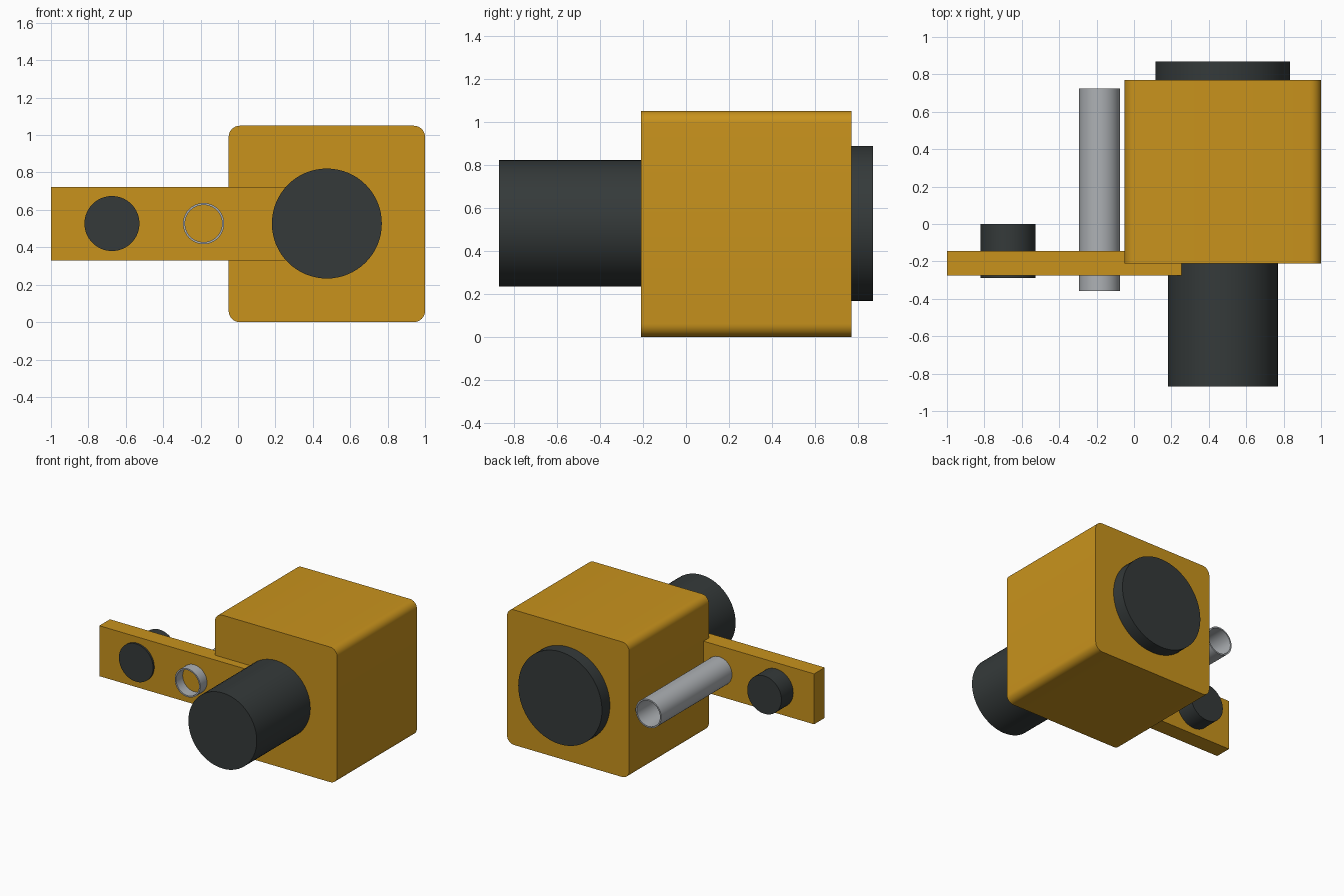
import bpy, bmesh
from math import radians, pi, cos, sin

if "Cube" in bpy.data.objects:
    bpy.data.objects.remove(bpy.data.objects["Cube"])


def material(name, rgb):
    m = bpy.data.materials.new(name)
    m.diffuse_color = (*rgb, 1)
    m.use_nodes = True
    m.node_tree.nodes["Principled BSDF"].inputs["Base Color"].default_value = m.diffuse_color
    return m


yellow = material("yellow_paint", (0.58, 0.29, 0.012))
black = material("dark_plastic", (0.035, 0.042, 0.042))
metal = material("light_metal", (0.42, 0.44, 0.46))
SIDES = 64
MID_Z = 0.527


def finish(name, bm, mat):
    bmesh.ops.recalc_face_normals(bm, faces=bm.faces)
    mesh = bpy.data.meshes.new(name)
    bm.to_mesh(mesh)
    bm.free()
    obj = bpy.data.objects.new(name, mesh)
    bpy.context.collection.objects.link(obj)
    mesh.materials.append(mat)
    bpy.ops.object.select_all(action='DESELECT')
    obj.select_set(True)
    bpy.context.view_layer.objects.active = obj
    bpy.ops.object.shade_smooth_by_angle(angle=radians(30))
    return obj


def box(name, x, y, z, mat, radius=0):
    # box from (min, max) ranges; radius rounds the edges running along y
    bm = bmesh.new()
    bmesh.ops.create_cube(bm, size=1)
    for v in bm.verts:
        v.co = [r[0] if c < 0 else r[1] for c, r in zip(v.co, (x, y, z))]
    if radius:
        edges = [e for e in bm.edges
                 if abs(e.verts[0].co.y - e.verts[1].co.y) > 0.01]
        bmesh.ops.bevel(bm, geom=edges, offset=radius, segments=8,
                        profile=0.5, affect='EDGES')
    return finish(name, bm, mat)


def lathe_y(name, x, z, profile, mat, closed=False):
    # revolve (radius, y) points around an axis parallel to y
    bm = bmesh.new()
    rings = []
    for r, y in profile:
        rings.append([bm.verts.new((x + r * cos(2 * pi * i / SIDES), y,
                                    z + r * sin(2 * pi * i / SIDES)))
                      for i in range(SIDES)])
    pairs = list(zip(rings, rings[1:]))
    if closed:
        pairs.append((rings[-1], rings[0]))
    else:
        bm.faces.new(rings[0])
        bm.faces.new(rings[-1])
    for a, b in pairs:
        for i in range(SIDES):
            j = (i + 1) % SIDES
            bm.faces.new((a[i], a[j], b[j], b[i]))
    return finish(name, bm, mat)


# Main housing and side arm
box("housing", (-0.05, 1.0), (-0.21, 0.77), (0, 1.05), yellow, 0.06)
box("side_arm", (-1.0, 0.255), (-0.275, -0.145), (0.33, 0.722), yellow)

# Dark cylinders: front barrel, rear cap, knob through the arm
for name, x, r, y0, y1 in (("front_barrel", 0.475, 0.294, -0.868, -0.205),
                           ("rear_cap", 0.475, 0.36, 0.765, 0.868),
                           ("arm_knob", -0.674, 0.147, -0.29, 0.0)):
    lathe_y(name, x, MID_Z, [(r, y0), (r, y1)], black)

# Thin-walled guide tube through the arm
lathe_y("guide_tube", -0.184, MID_Z,
        [(0.11, -0.357), (0.11, 0.724), (0.099, 0.724), (0.099, -0.357)],
        metal, closed=True)
